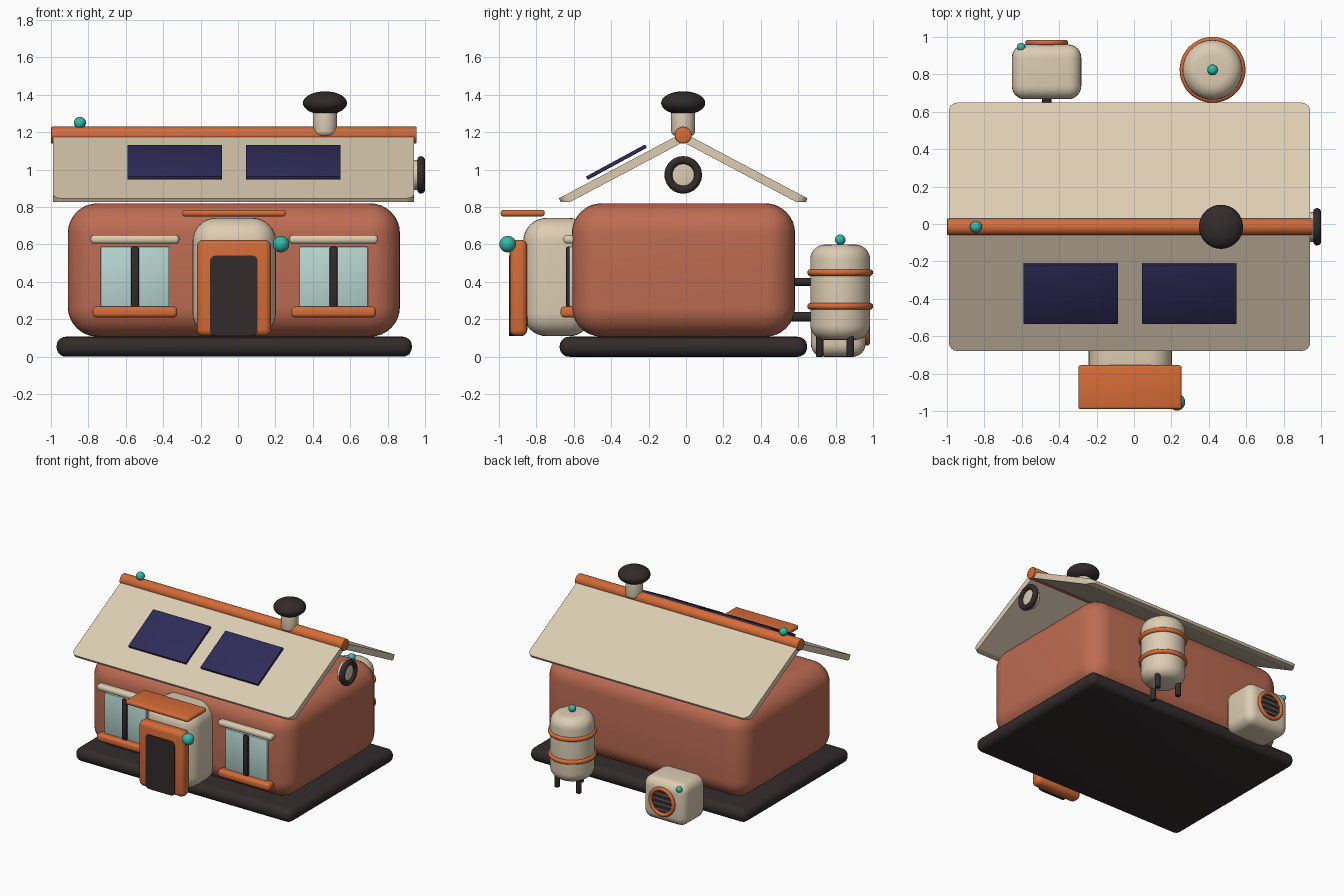
import bpy, bmesh, math
from mathutils import Matrix, Vector

if "Cube" in bpy.data.objects:
    bpy.data.objects.remove(bpy.data.objects["Cube"])

def mat(name, r, g, b):
    m = bpy.data.materials.new(name)
    m.diffuse_color = (r, g, b, 1)
    m.use_nodes = True
    m.node_tree.nodes["Principled BSDF"].inputs["Base Color"].default_value = m.diffuse_color
    return m

CLAY = mat("terracotta", .51, .15, .085)
ORANGE = mat("orange", .67, .15, .038)
CREAM = mat("cream", .72, .61, .45)
DARK = mat("charcoal", .032, .024, .025)
NAVY = mat("navy", .027, .025, .10)
GLASS = mat("pale_glass", .48, .68, .64)
TEAL = mat("teal", .032, .485, .40)
GREY = mat("warm_grey", .16, .145, .13)
CX, CY = -.02, -.015

def finish(name, bm, m):
    bmesh.ops.recalc_face_normals(bm, faces=bm.faces)
    me = bpy.data.meshes.new(name)
    bm.to_mesh(me)
    bm.free()
    me.materials.append(m)
    ob = bpy.data.objects.new(name, me)
    bpy.context.collection.objects.link(ob)
    return ob

def box_bm(lo, hi, r=0, seg=4, axis=None):
    """Box between two corners; rounds all edges, or those along one axis."""
    bm = bmesh.new()
    bmesh.ops.create_cube(bm, size=1)
    lo, hi = Vector(lo), Vector(hi)
    bmesh.ops.scale(bm, vec=hi - lo, verts=bm.verts)
    bmesh.ops.translate(bm, vec=(lo + hi) / 2, verts=bm.verts)
    if r:
        es = [e for e in bm.edges if axis is None or
              abs((e.verts[0].co - e.verts[1].co).normalized()[axis]) > .9]
        bmesh.ops.bevel(bm, geom=es, offset=r, segments=seg, profile=.5, affect='EDGES')
    return bm

def box(name, lo, hi, m, r=0, seg=4, axis=None):
    return finish(name, box_bm(lo, hi, r, seg, axis), m)

ROT = {0: Matrix.Rotation(math.pi / 2, 4, 'Y'), 1: Matrix.Rotation(math.pi / 2, 4, 'X'),
       2: Matrix.Identity(4)}

def cyl(name, c, rad, length, m, axis=2, r=0, seg=4):
    bm = bmesh.new()
    bmesh.ops.create_cone(bm, cap_ends=True, segments=40, radius1=rad, radius2=rad, depth=length)
    if r:
        es = [e for e in bm.edges if abs(e.verts[0].co.z - e.verts[1].co.z) < 1e-5]
        bmesh.ops.bevel(bm, geom=es, offset=r, segments=seg, profile=.5, affect='EDGES')
    bmesh.ops.transform(bm, matrix=Matrix.Translation(c) @ ROT[axis], verts=bm.verts)
    return finish(name, bm, m)

def ball(name, c, rad, m, squash=1):
    bm = bmesh.new()
    bmesh.ops.create_uvsphere(bm, u_segments=32, v_segments=16, radius=rad)
    bmesh.ops.transform(bm, matrix=Matrix.Translation(c) @ Matrix.Diagonal((1, 1, squash, 1)),
                        verts=bm.verts)
    return finish(name, bm, m)

def ring(name, c, R, r, m, axis=2):
    bpy.ops.mesh.primitive_torus_add(major_segments=48, minor_segments=14,
                                     major_radius=R, minor_radius=r)
    ob = bpy.context.object
    ob.name = name
    ob.data.transform(Matrix.Translation(c) @ ROT[axis])
    ob.data.materials.append(m)

# Base and body
box("base_slab", (-.97, -.675, 0), (.93, .647, .107), DARK, .05, 5)
box("house_body", (-.91, -.61, .107), (.866, .583, .82), CLAY, .16, 8)

# Roof: two tilted slabs with rounded corners, eaves cut level
SLOPE = math.radians(27.9)
for side, label in ((-1, "front"), (1, "back")):
    bm = box_bm((-.99, 0, -.045), (.942, .752, 0), .05, 4, 2)
    bmesh.ops.transform(bm, matrix=Matrix.Translation((0, CY, 1.198))
                        @ Matrix.Diagonal((1, side, 1, 1))
                        @ Matrix.Rotation(-SLOPE, 4, 'X'), verts=bm.verts)
    bmesh.ops.bisect_plane(bm, geom=bm.verts[:] + bm.edges[:] + bm.faces[:],
                           plane_co=(0, 0, .828), plane_no=(0, 0, -1), clear_outer=True)
    bmesh.ops.holes_fill(bm, edges=[e for e in bm.edges if e.is_boundary], sides=0)
    finish(label + "_roof", bm, CREAM)
cyl("ridge_tube", (-.022, CY, 1.185), .045, 1.955, ORANGE, 0, .006, 2)
ball("ridge_light", (-.845, CY, 1.25), .032, TEAL)

# Solar panels floating above the front slope
for i, x in enumerate((-.338, .295)):
    bm = box_bm((-.253, -.18, -.01), (.253, .18, .01), .004, 2)
    bmesh.ops.transform(bm, matrix=Matrix.Translation((x, -.372, 1.04))
                        @ Matrix.Rotation(math.radians(28.5), 4, 'X'), verts=bm.verts)
    finish(f"solar_panel_{i + 1}", bm, NAVY)

# Chimney
cyl("chimney_pipe", (.465, CY, 1.255), .064, .15, CREAM, 2, .025)
ball("chimney_cap", (.465, CY, 1.356), .118, DARK, .53)

# Gable vent
cyl("vent_core", (.955, CY, .972), .08, .05, CREAM, 0, .01, 3)
ring("vent_ring", (.979, CY, .972), .079, .021, DARK, 0)

# Windows
for s, label in ((-1, "left"), (1, "right")):
    x = CX + .531 * s
    box(label + "_glass", (x - .183, -.625, .265), (x + .183, -.58, .588), GLASS, .004, 2)
    box(label + "_mullion", (x - .021, -.64, .265), (x + .021, -.58, .588), DARK, .008, 2)
    box(label + "_sill", (x - .226, -.67, .21), (x + .226, -.58, .268), ORANGE, .02)
    box(label + "_lintel", (x - .237, -.655, .604), (x + .237, -.58, .651), CREAM, .02)

# Porch and door
box("porch", (-.243, -.87, .11), (.203, -.5, .742), CREAM, .125, 8)
box("door_frame", (-.22, -.942, .11), (.177, -.848, .625), ORANGE, .035)
box("door_panel", (-.15, -.947, .112), (.105, -.9, .541), DARK, .03, 3, 1)
box("awning", (-.298, -.99, .75), (.255, -.755, .785), ORANGE, .014, 3)
ball("porch_light", (.23, -.953, .602), .044, TEAL)

# Water tank
TX, TY = .42, .824
cyl("tank", (TX, TY, .345), .16, .51, CREAM, 2, .08, 6)
for i, z in enumerate((.27, .45)):
    ring(f"tank_band_{i + 1}", (TX, TY, z), .158, .018, ORANGE)
for i in range(3):
    a = math.radians(-90 + 120 * i)
    cyl(f"tank_leg_{i + 1}", (TX + .11 * math.cos(a), TY + .11 * math.sin(a), .06),
        .02, .12, DARK, 2, .004, 2)
ball("tank_light", (TX, TY, .625), .028, TEAL)
cyl("tank_pipe", (TX, .62, .40), .021, .16, DARK, 1)

# Cooling unit
AX = -.467
box("cooler", (-.653, .667, 0), (-.282, .96, .335), CREAM, .07, 6)
cyl("cooler_grille", (AX, .955, .175), .1, .02, DARK, 1)
ring("cooler_ring", (AX, .969, .175), .1, .015, ORANGE, 1)
for i in range(4):
    z = -.06 + .04 * i
    w = math.sqrt(.095 ** 2 - z * z)
    box(f"grille_bar_{i + 1}", (AX - w, .96, .169 + z), (AX + w, .972, .181 + z), GREY)
ball("cooler_light", (-.603, .945, .3), .023, TEAL)
cyl("cooler_pipe", (AX, .62, .214), .026, .16, DARK, 1)

# Smooth shading with sharp creases kept
bpy.ops.object.select_all(action='SELECT')
bpy.context.view_layer.objects.active = bpy.data.objects["house_body"]
bpy.ops.object.shade_smooth_by_angle(angle=math.radians(35))
